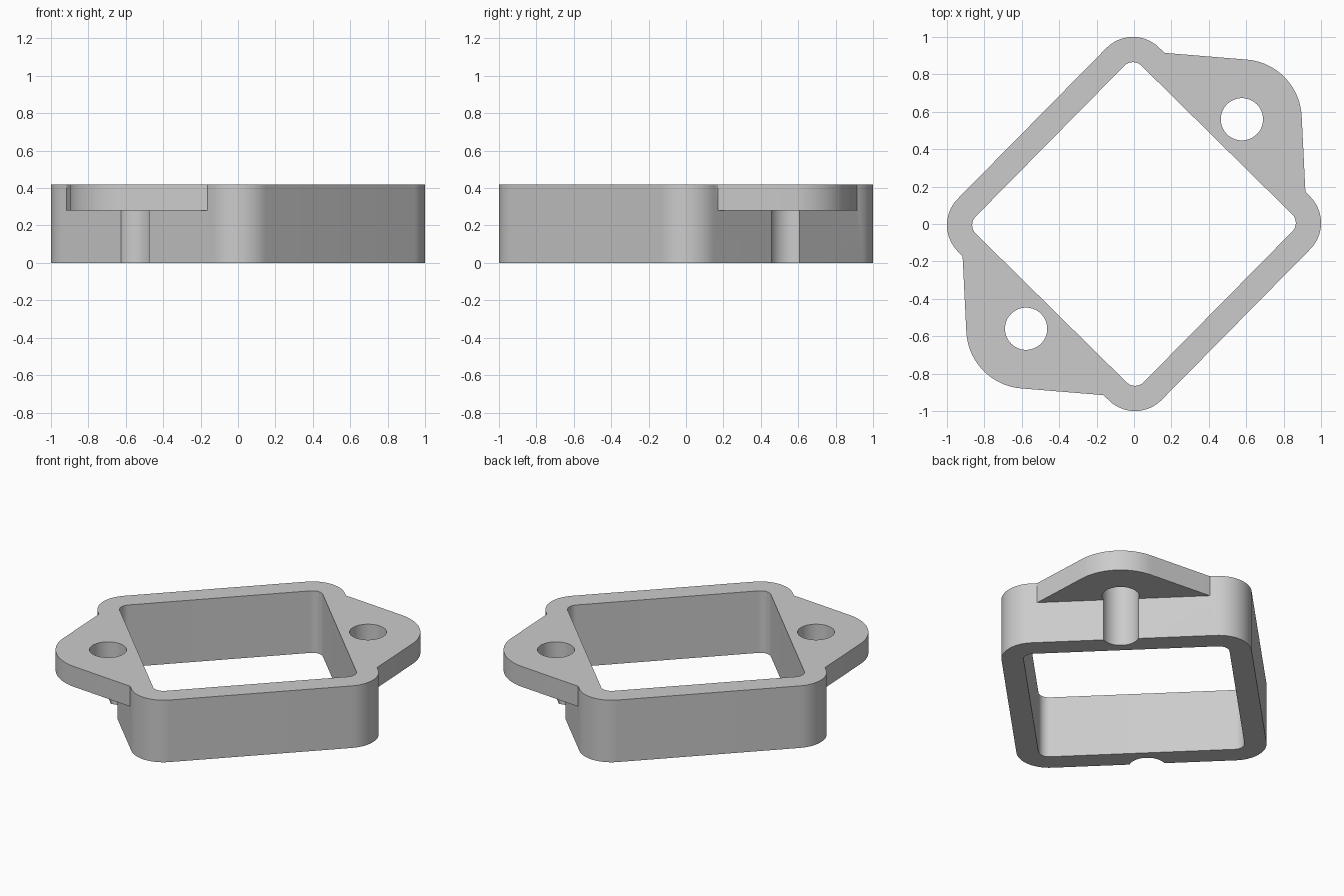
import bpy, bmesh, math
from mathutils import Vector

cube = bpy.data.objects.get("Cube")
if cube:
    bpy.data.objects.remove(cube, do_unlink=True)

HEIGHT = 0.418      # total height
EAR_Z = 0.281       # underside of the mounting ears
WALL = 0.135
CORNER = 0.2        # outer corner radius
HOLE_R = 0.113
HOLE = Vector((0.577, 0.56))
EAR_R = 0.32

grey = bpy.data.materials.new("light grey")
grey.use_nodes = True
colour = (0.6, 0.6, 0.6, 1)
grey.diffuse_color = colour
grey.node_tree.nodes["Principled BSDF"].inputs["Base Color"].default_value = colour


def arc(centre, radius, start, end, steps):
    """Points on an arc, angles in degrees."""
    angles = [math.radians(start + (end - start) * i / steps) for i in range(steps + 1)]
    return [(centre[0] + radius * math.cos(a), centre[1] + radius * math.sin(a)) for a in angles]


def diamond(radius):
    """Square standing on its corner, rounded concentrically."""
    points = []
    for k in range(4):
        a = math.radians(90 * k + 0.4)
        d = 1 - CORNER
        centre = (d * math.cos(a), d * math.sin(a))
        points += arc(centre, radius, 90 * k - 44.6, 90 * k + 45.4, 20)
    return points


def prism(name, points, z0, z1):
    """Extrude a counter-clockwise outline from z0 to z1."""
    bm = bmesh.new()
    base = bm.faces.new([bm.verts.new((x, y, z0)) for x, y in points])
    top = bmesh.ops.extrude_face_region(bm, geom=[base])["geom"]
    verts = [v for v in top if isinstance(v, bmesh.types.BMVert)]
    bmesh.ops.translate(bm, verts=verts, vec=(0, 0, z1 - z0))
    bmesh.ops.recalc_face_normals(bm, faces=bm.faces)
    mesh = bpy.data.meshes.new(name)
    bm.to_mesh(mesh)
    bm.free()
    mesh.materials.append(grey)
    obj = bpy.data.objects.new(name, mesh)
    bpy.context.collection.objects.link(obj)
    return obj


def combine(target, tool, operation):
    mod = target.modifiers.new(operation.lower(), "BOOLEAN")
    mod.operation = operation
    mod.solver = "EXACT"
    mod.object = tool
    bpy.context.view_layer.objects.active = target
    bpy.ops.object.modifier_apply(modifier=mod.name)
    bpy.data.objects.remove(tool, do_unlink=True)


# Rounded square frame
frame = prism("mounting_frame", diamond(CORNER), 0, HEIGHT)

# Two opposite ears, their roots buried in the frame
for side in (1, -1):
    outline = [(0.92, 0.1)] + arc(HOLE, EAR_R, 4, 86, 24) + [(0.1, 0.92)]
    ear = prism("ear", [(side * x, side * y) for x, y in outline], EAR_Z, HEIGHT)
    combine(frame, ear, "UNION")

# Central opening
combine(frame, prism("opening_cutter", diamond(CORNER - WALL), -0.1, HEIGHT + 0.1), "DIFFERENCE")

# Bolt holes, which also groove the outside of the wall below each ear
for side in (1, -1):
    circle = arc(HOLE * side, HOLE_R, 0, 352.5, 47)
    combine(frame, prism("bolt_cutter", circle, -0.1, HEIGHT + 0.1), "DIFFERENCE")

bpy.ops.object.select_all(action="DESELECT")
frame.select_set(True)
bpy.context.view_layer.objects.active = frame
bpy.ops.object.shade_smooth_by_angle(angle=math.radians(30))
